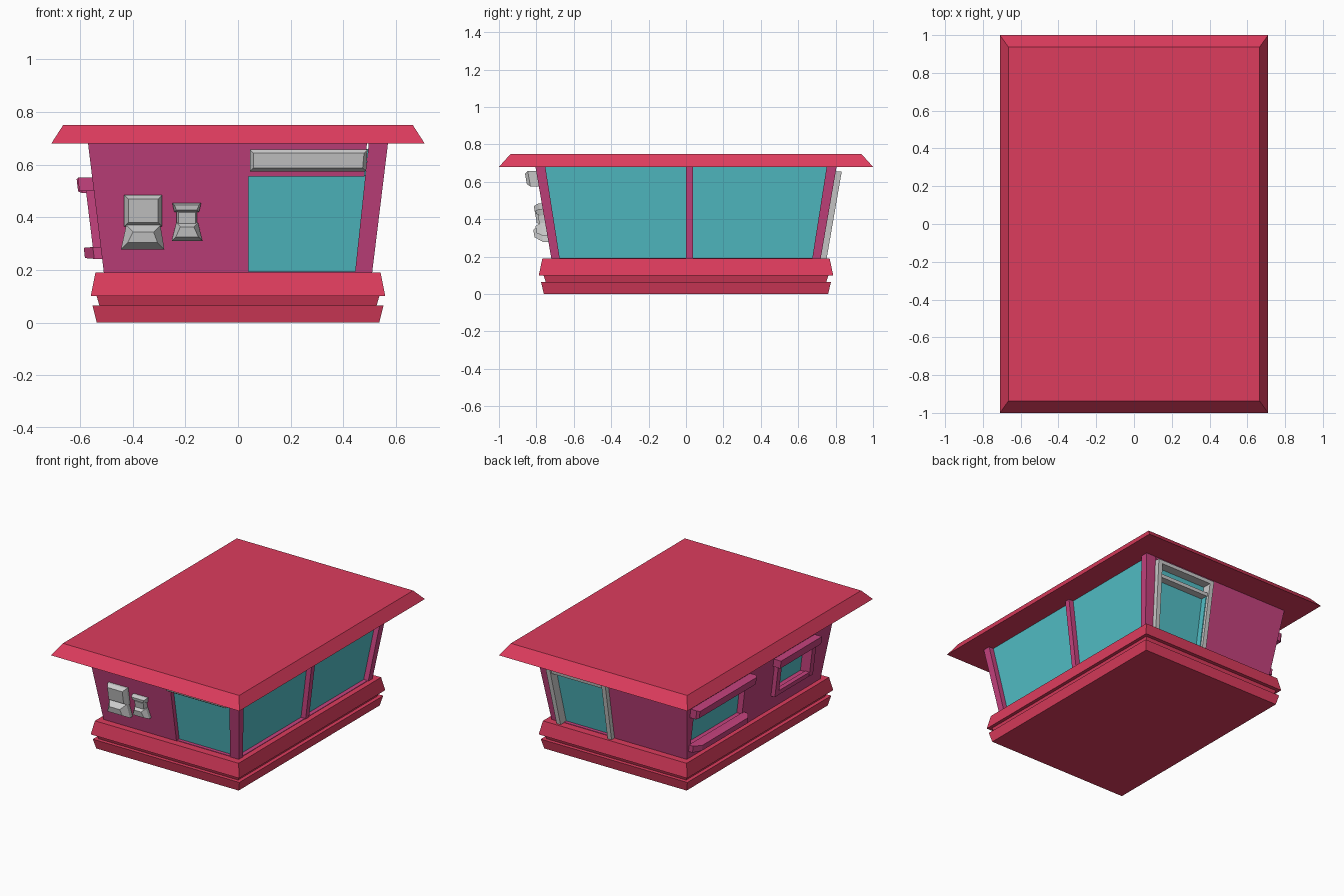
import bpy, bmesh

if "Cube" in bpy.data.objects:
    bpy.data.objects.remove(bpy.data.objects["Cube"])


def material(name, rgb):
    m = bpy.data.materials.new(name)
    m.diffuse_color = (*rgb, 1)
    m.use_nodes = True
    m.node_tree.nodes["Principled BSDF"].inputs["Base Color"].default_value = m.diffuse_color
    return m


RED = material("red", (0.72, 0.045, 0.11))
PINK = material("magenta", (0.56, 0.055, 0.21))
TEAL = material("teal", (0.085, 0.52, 0.57))


def rings(name, loops, mat=None):
    """Solid skinned through a list of four-point loops."""
    bm = bmesh.new()
    vs = [[bm.verts.new(p) for p in loop] for loop in loops]
    bm.faces.new(vs[0])
    bm.faces.new(vs[-1])
    for a, b in zip(vs, vs[1:]):
        for i in range(4):
            j = (i + 1) % 4
            bm.faces.new((a[i], a[j], b[j], b[i]))
    bmesh.ops.recalc_face_normals(bm, faces=bm.faces)
    me = bpy.data.meshes.new(name)
    bm.to_mesh(me)
    bm.free()
    if mat:
        me.materials.append(mat)
    ob = bpy.data.objects.new(name, me)
    bpy.context.collection.objects.link(ob)
    return ob


def taper(name, z0, rect0, z1, rect1, mat):
    """Upright block between two rectangles (x0, x1, y0, y1)."""
    return rings(name, [[(a, c, z), (b, c, z), (b, d, z), (a, d, z)]
                        for z, (a, b, c, d) in ((z0, rect0), (z1, rect1))], mat)


def slab(name, z0, h0, z1, h1, mat):
    return taper(name, z0, (-h0[0], h0[0], -h0[1], h0[1]),
                 z1, (-h1[0], h1[0], -h1[1], h1[1]), mat)


def on_wall(side, u, z, d):
    """Point on an outward-leaning wall, pushed out by d."""
    t = (z - 0.19) / 0.49
    x, y = 0.51 + 0.06 * t + d, 0.72 + 0.085 * t + d
    return {"F": (u, -y, z), "B": (u, y, z), "L": (-x, u, z), "R": (x, u, z)}[side]


def panel(name, side, z0, z1, low, high, layers, mat=None):
    """Panel on a wall; layers are (offset, side chamfer, top/bottom chamfer)."""
    loops = []
    for d, cu, cz in layers:
        loops.append([on_wall(side, low[0] + cu, z0 + cz, d), on_wall(side, low[1] - cu, z0 + cz, d),
                      on_wall(side, high[1] - cu, z1 - cz, d), on_wall(side, high[0] + cu, z1 - cz, d)])
    return rings(name, loops, mat)


def flat(a, b):
    return [(a, 0, 0), (b, 0, 0)]


# Roof and stepped plinth
slab("roof", 0.68, (0.71, 1.0), 0.75, (0.665, 0.937), RED)
slab("base_bottom", 0, (0.537, 0.76), 0.065, (0.553, 0.775), RED)
slab("base_groove", 0.065, (0.527, 0.75), 0.10, (0.537, 0.762), RED)
slab("base_top", 0.10, (0.56, 0.787), 0.19, (0.542, 0.768), RED)
slab("floor", 0.188, (0.505, 0.715), 0.193, (0.505, 0.715), PINK)

# Solid walls
left_wall = panel("left_wall", "L", 0.19, 0.68, (-0.72, 0.72), (-0.805, 0.805), flat(-0.07, 0), PINK)
for side, label in (("F", "front"), ("B", "back")):
    panel(label + "_wall", side, 0.19, 0.68, (-0.48, 0.04), (-0.54, 0.04), flat(-0.06, 0), PINK)
panel("front_lintel", "F", 0.555, 0.68, (0.04, 0.48), (0.04, 0.49), flat(-0.06, 0), PINK)
panel("back_lintel", "B", 0.645, 0.68, (0.04, 0.485), (0.04, 0.49), flat(-0.06, 0), PINK)

# Posts on the glazed side
taper("front_post", 0.19, (0.445, 0.51, -0.72, -0.675), 0.68, (0.497, 0.57, -0.805, -0.752), PINK)
taper("back_post", 0.19, (0.445, 0.51, 0.675, 0.72), 0.68, (0.497, 0.57, 0.752, 0.805), PINK)
panel("middle_post", "R", 0.19, 0.68, (0, 0.037), (0, 0.037), flat(-0.06, 0), PINK)

# Large glazing
panel("side_glass", "R", 0.19, 0.68, (-0.69, 0.69), (-0.77, 0.77), flat(-0.05, -0.035), TEAL)
panel("front_glass", "F", 0.19, 0.56, (0.035, 0.46), (0.035, 0.5), flat(-0.045, -0.03), TEAL)
panel("back_door_glass", "B", 0.19, 0.66, (0.035, 0.46), (0.035, 0.5), flat(-0.045, -0.03), TEAL)
panel("back_door_jamb", "B", 0.19, 0.55, (0.06, 0.07), (0.06, 0.07), flat(-0.03, 0.012), TEAL)

# Grey door frame with transom
panel("door_frame_inner", "B", 0.19, 0.655, (0.035, 0.065), (0.035, 0.065), flat(-0.03, 0.032))
panel("door_frame_outer", "B", 0.19, 0.655, (0.42, 0.45), (0.46, 0.492), flat(-0.03, 0.032))
panel("door_frame_top", "B", 0.632, 0.655, (0.065, 0.46), (0.065, 0.461), flat(-0.03, 0.032))
panel("door_transom_bar", "B", 0.55, 0.572, (0.065, 0.451), (0.065, 0.453), flat(-0.03, 0.02))

# Recessed windows in the left wall
for label, z0, z1, span in (("serving", 0.28, 0.50, (0.14, 0.695)), ("small", 0.31, 0.51, (-0.54, -0.21))):
    cutter = panel(label + "_cutter", "L", z0, z1, span, span, flat(-0.045, 0.05))
    cutter.hide_render = True
    cutter.hide_set(True)
    cut = left_wall.modifiers.new(label, "BOOLEAN")
    cut.object, cut.operation, cut.solver = cutter, "DIFFERENCE", "EXACT"
    panel(label + "_window_glass", "L", z0, z1, span, span, flat(-0.05, -0.04), TEAL)

# Serving window awning and counter
panel("serving_awning", "L", 0.492, 0.552, (0.10, 0.74), (0.10, 0.74),
      [(-0.005, 0, 0), (0.045, 0, 0), (0.06, 0.015, 0.006)], PINK)
panel("serving_counter", "L", 0.242, 0.287, (0.12, 0.71), (0.12, 0.71),
      [(-0.005, 0, 0), (0.03, 0, 0), (0.065, 0.05, 0.003)], PINK)

# Small window frame
for label, span in (("front", (-0.58, -0.54)), ("back", (-0.21, -0.17))):
    panel("small_window_jamb_" + label, "L", 0.285, 0.50, span, span, flat(-0.005, 0.03), PINK)
panel("small_window_sill", "L", 0.285, 0.315, (-0.54, -0.21), (-0.54, -0.21), flat(-0.005, 0.028), PINK)
panel("small_window_hood", "L", 0.50, 0.552, (-0.595, -0.155), (-0.595, -0.155), flat(-0.005, 0.055), PINK)

# Grey box over the front window
panel("front_light_box", "F", 0.575, 0.657, (0.045, 0.487), (0.045, 0.492),
      [(-0.005, 0, 0), (0.045, 0, 0), (0.062, 0.013, 0.013)])

# Grey wall units on the front
for label, z0, z1, low, high, d, ch in (
        ("large_unit_top", 0.365, 0.485, (-0.433, -0.288), (-0.433, -0.288), 0.045, 0.016),
        ("large_unit_tray", 0.278, 0.37, (-0.445, -0.28), (-0.425, -0.295), 0.07, 0.026),
        ("small_unit_cap", 0.42, 0.455, (-0.242, -0.148), (-0.25, -0.14), 0.04, 0.008),
        ("small_unit_neck", 0.37, 0.425, (-0.233, -0.155), (-0.233, -0.155), 0.032, 0.006),
        ("small_unit_tray", 0.31, 0.38, (-0.252, -0.135), (-0.235, -0.152), 0.055, 0.016)):
    panel(label, "F", z0, z1, low, high, [(-0.005, 0, 0), (d * 0.4, 0, 0), (d, ch, ch)])
